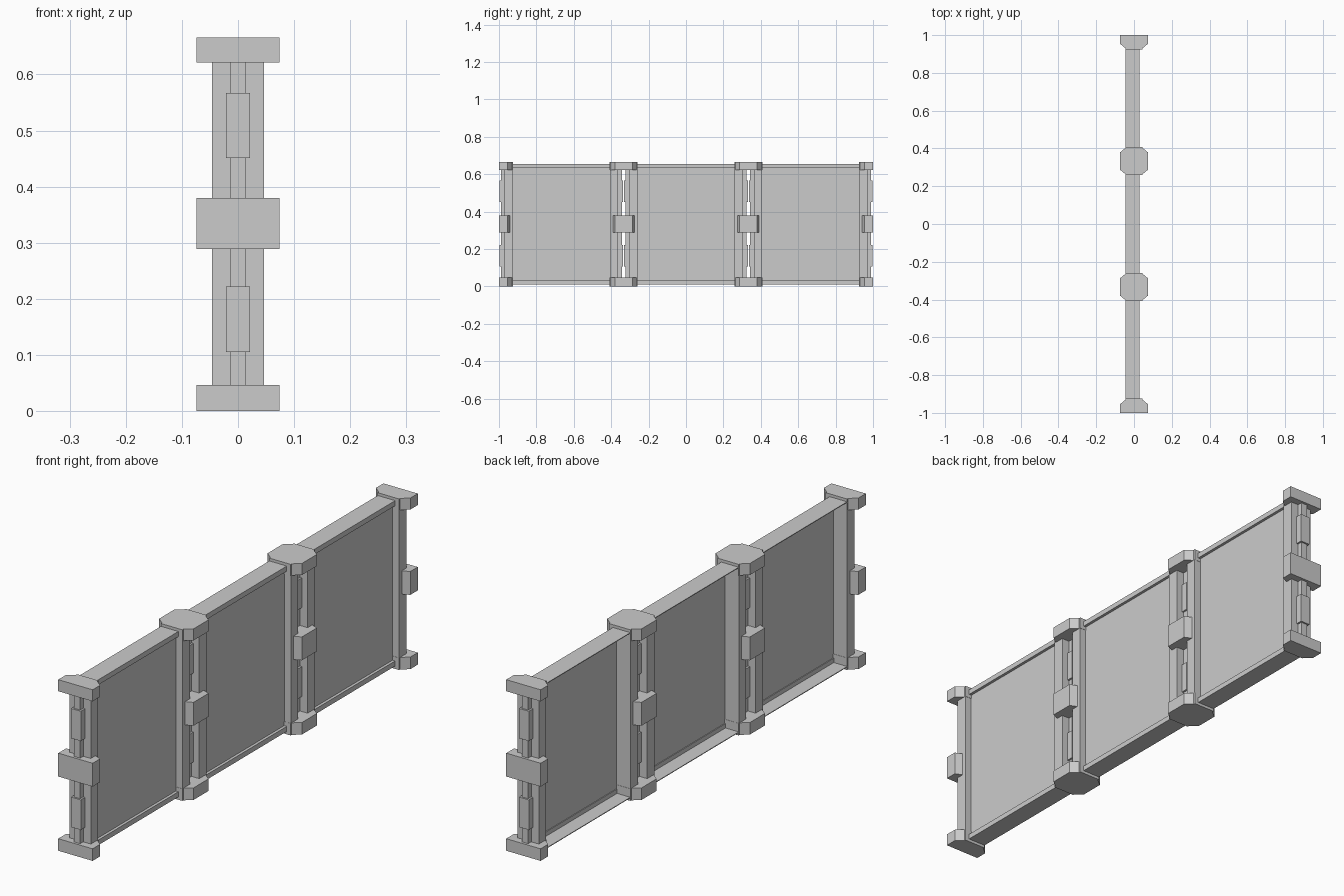
import bpy, bmesh

cube = bpy.data.objects.get("Cube")
if cube:
    bpy.data.objects.remove(cube, do_unlink=True)

grey = bpy.data.materials.new("plain_grey")
grey.use_nodes = True
grey.diffuse_color = (0.6, 0.6, 0.6, 1)
grey.node_tree.nodes["Principled BSDF"].inputs["Base Color"].default_value = (0.6, 0.6, 0.6, 1)

HEIGHT = 0.666
BAY = 2 / 3
LOW, HIGH = 0.011, HEIGHT - 0.011   # frame bottom and top


def prism(name, outline, z0, z1):
    """Extrude an xy outline from z0 to z1."""
    bm = bmesh.new()
    face = bm.faces.new([bm.verts.new((x, y, z0)) for x, y in outline])
    top = bmesh.ops.extrude_face_region(bm, geom=[face])["geom"]
    verts = [v for v in top if isinstance(v, bmesh.types.BMVert)]
    bmesh.ops.translate(bm, vec=(0, 0, z1 - z0), verts=verts)
    bmesh.ops.recalc_face_normals(bm, faces=bm.faces)
    mesh = bpy.data.meshes.new(name)
    bm.to_mesh(mesh)
    bm.free()
    mesh.materials.append(grey)
    obj = bpy.data.objects.new(name, mesh)
    bpy.context.collection.objects.link(obj)
    return obj


def box(name, x0, x1, y0, y1, z0, z1):
    return prism(name, [(x0, y0), (x1, y0), (x1, y1), (x0, y1)], z0, z1)


def collar(name, y, side, depth, z0, z1):
    """Half-octagon clamp, flat at the bay edge and chamfered inwards."""
    half = [(0.074, 0), (0.074, 0.046), (0.046, depth - 0.006), (0.046, depth)]
    outline = half + [(-x, d) for x, d in reversed(half)]
    prism(name, [(x, y + side * d) for x, d in outline], z0, z1)


def bay_end(y, side):
    """Post, spine, connectors and clamps at one end of a bay."""
    def part(name, x, d0, d1, z0, z1):
        box(name, -x, x, *sorted((y + side * d0, y + side * d1)), z0, z1)

    part("post", 0.046, 0.029, 0.074, LOW, HIGH)
    part("spine", 0.0135, 0.01, 0.03, LOW, HIGH)
    part("lower_connector", 0.021, 0.003, 0.03, 0.105, 0.222)
    part("upper_connector", 0.021, 0.003, 0.03, 0.451, 0.567)
    collar("bottom_clamp", y, side, 0.075, 0, 0.047)
    collar("middle_clamp", y, side, 0.064, 0.289, 0.38)
    collar("top_clamp", y, side, 0.075, 0.621, HEIGHT)


# Three framed bays in a row
for i in (-1, 0, 1):
    y0, y1 = (i - 0.5) * BAY, (i + 0.5) * BAY
    bay_end(y0, 1)
    bay_end(y1, -1)
    a, b = y0 + 0.07, y1 - 0.07
    box("panel_sheet", 0.014, 0.018, a, b, LOW, HIGH)
    box("bottom_rail", -0.046, 0.029, a, b, LOW, LOW + 0.003)
    box("top_rail", -0.046, 0.029, a, b, HIGH - 0.003, HIGH)
    box("bottom_lip", 0.011, 0.029, a, b, LOW, LOW + 0.02)
    box("top_lip", 0.011, 0.029, a, b, HIGH - 0.02, HIGH)
